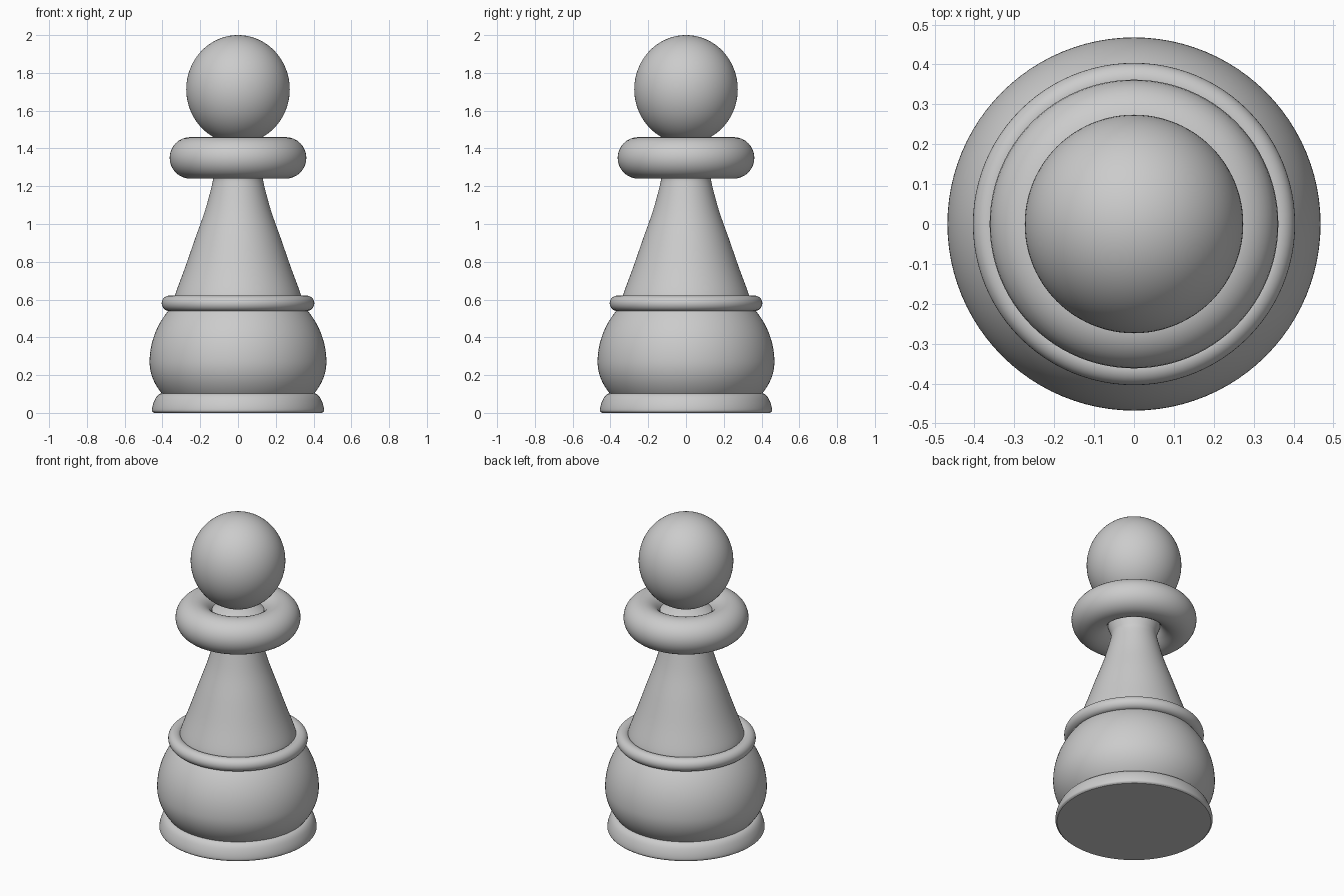
import bpy, bmesh, math
from mathutils import Vector

cube = bpy.data.objects.get("Cube")
if cube:
    bpy.data.objects.remove(cube, do_unlink=True)

SEGMENTS = 96

gray = bpy.data.materials.new("matte gray")
gray.use_nodes = True
gray.diffuse_color = (0.6, 0.6, 0.6, 1)
gray.node_tree.nodes["Principled BSDF"].inputs["Base Color"].default_value = gray.diffuse_color


def finish(obj, name):
    """Name the part, colour it and smooth it, keeping hard rims."""
    obj.name = obj.data.name = name
    obj.data.materials.append(gray)
    bpy.ops.object.select_all(action='DESELECT')
    obj.select_set(True)
    bpy.context.view_layer.objects.active = obj
    bpy.ops.object.shade_smooth_by_angle(angle=math.radians(35))


def smooth_curve(points, steps=5):
    """Catmull-Rom curve through (radius, height) points."""
    p = [Vector(q) for q in points]
    p = [2 * p[0] - p[1]] + p + [2 * p[-1] - p[-2]]
    out = []
    for a, b, c, d in zip(p, p[1:], p[2:], p[3:]):
        for i in range(steps):
            t = i / steps
            out.append(0.5 * (2 * b + (c - a) * t + (2 * a - 5 * b + 4 * c - d) * t ** 2
                              + (3 * b - a - 3 * c + d) * t ** 3))
    return out + [p[-2]]


def lathe(name, profile):
    """Turn a profile around z, closed with flat ends."""
    profile = [(0, profile[0][1])] + [tuple(q) for q in profile] + [(0, profile[-1][1])]
    bm = bmesh.new()
    verts = [bm.verts.new((r, 0, z)) for r, z in profile]
    edges = [bm.edges.new(pair) for pair in zip(verts, verts[1:])]
    bmesh.ops.spin(bm, geom=verts + edges, axis=(0, 0, 1), cent=(0, 0, 0),
                   angle=math.tau, steps=SEGMENTS, use_duplicate=False)
    bmesh.ops.remove_doubles(bm, verts=bm.verts, dist=0.0005)
    bmesh.ops.recalc_face_normals(bm, faces=bm.faces)
    mesh = bpy.data.meshes.new(name)
    bm.to_mesh(mesh)
    bm.free()
    obj = bpy.data.objects.new(name, mesh)
    bpy.context.collection.objects.link(obj)
    finish(obj, name)


def ring(name, z, major, minor):
    bpy.ops.mesh.primitive_torus_add(location=(0, 0, z), major_radius=major, minor_radius=minor,
                                     major_segments=SEGMENTS, minor_segments=32)
    finish(bpy.context.object, name)


# Foot with a rounded upper edge
lathe("foot", smooth_curve([(0.445, 0), (0.455, 0.012), (0.45, 0.045),
                            (0.435, 0.08), (0.415, 0.1), (0.39, 0.105)]))

# Bulging body, tighter below its widest point than above
body = []
for i in range(33):
    z = 0.09 + 0.46 * i / 32
    half_height = 0.33 if z < 0.27 else 0.44
    body.append((0.468 * math.sqrt(1 - ((z - 0.27) / half_height) ** 2), z))
lathe("body", body)

# Thin ring above the body
ring("waist_ring", 0.58, 0.363, 0.041)

# Tapering neck, with a small seat for the head inside the collar
neck = smooth_curve([(0.34, 0.59), (0.328, 0.64), (0.28, 0.77), (0.228, 0.92),
                     (0.175, 1.07), (0.137, 1.21), (0.133, 1.25)])
lathe("neck", neck + [(0.15, 1.3), (0.15, 1.4), (0.08, 1.44)])

# Thick collar
ring("collar", 1.35, 0.252, 0.11)

# Slightly tall round head
bpy.ops.mesh.primitive_uv_sphere_add(segments=SEGMENTS, ring_count=48, radius=1,
                                     location=(0, 0, 1.713))
head = bpy.context.object
head.scale = (0.274, 0.274, 0.287)
finish(head, "head")
